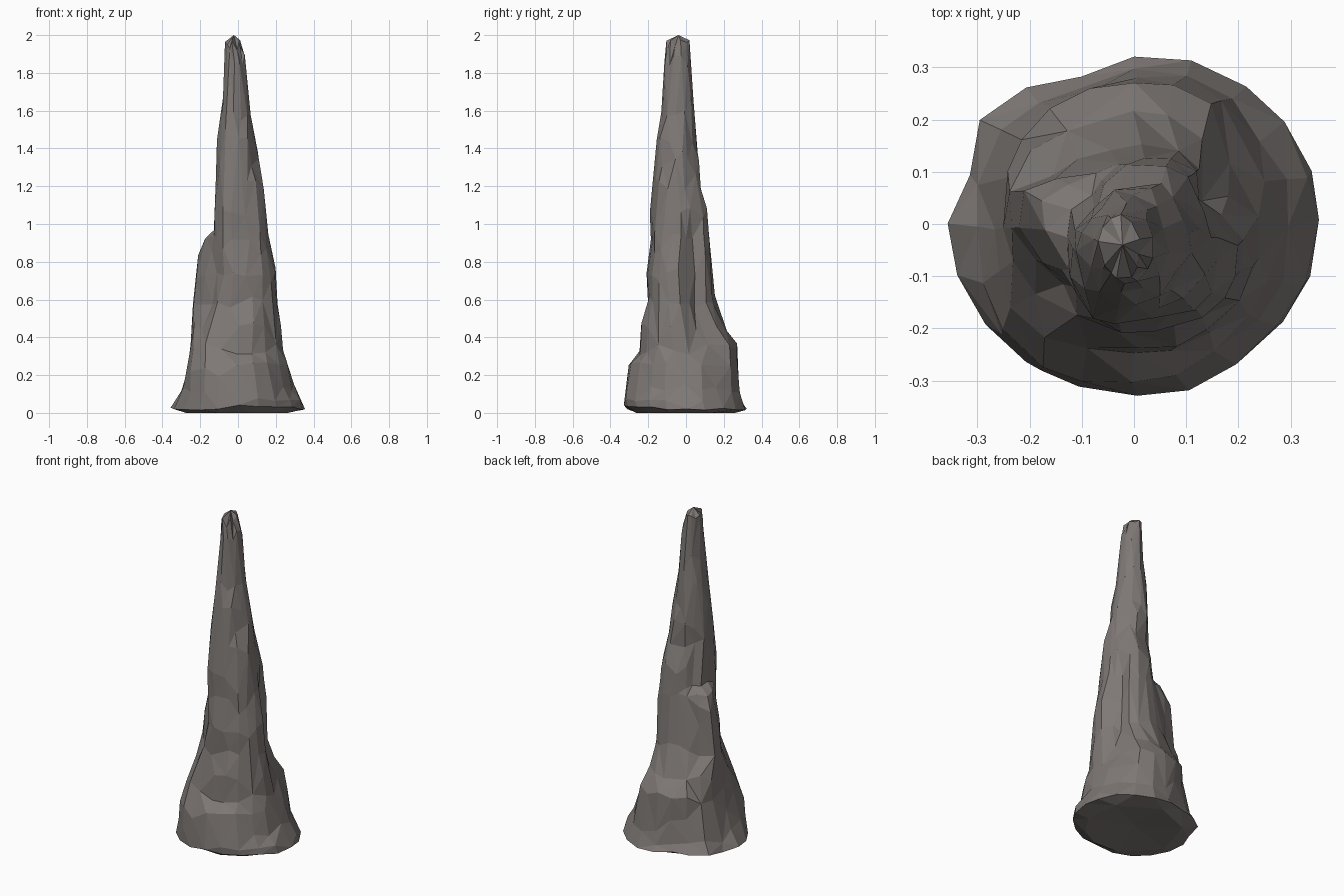
import bpy, bmesh, math, random
from mathutils import Vector, noise

if "Cube" in bpy.data.objects:
    bpy.data.objects.remove(bpy.data.objects["Cube"])

random.seed(4)
SIDES = 20

# Body extents by height: z, xmin, xmax, ymin, ymax (left lobe excluded)
PROFILE = [
    (0.00, -.27, .27, -.27, .26), (0.025, -.355, .355, -.325, .33),
    (0.06, -.34, .345, -.33, .31), (0.13, -.30, .305, -.32, .295),
    (0.24, -.275, .27, -.30, .28), (0.34, -.26, .245, -.25, .27),
    (0.46, -.235, .235, -.24, .215), (0.59, -.185, .215, -.21, .155),
    (0.72, -.155, .20, -.215, .14), (0.85, -.14, .185, -.195, .135),
    (0.92, -.13, .175, -.19, .13), (0.96, -.125, .17, -.19, .13),
    (1.06, -.125, .16, -.185, .12), (1.20, -.12, .14, -.17, .075),
    (1.32, -.115, .115, -.16, .065), (1.44, -.105, .09, -.15, .055),
    (1.56, -.095, .065, -.135, .045), (1.71, -.075, .055, -.125, .035),
    (1.87, -.065, .04, -.115, .025), (1.95, -.062, .018, -.105, .012),
]

# Flutes and ridges: angle, angular width, depth, low z, high z, softness
FLUTES = [
    (30, 17, -.32, .24, 1.1, .2), (138, 14, -.15, .4, 1.5, .2),
    (215, 14, -.10, .4, .9, .15), (230, 20, .16, .75, 1.75, .3),
    (225, 24, .13, .08, .46, .12), (60, 14, .06, .1, .45, .1),
    (112, 16, -.10, -.1, .3, .1), (136, 10, .05, -.1, .2, .1),
    (160, 10, -.06, -.1, .2, .1),
]


def angle_bump(a, centre, width):
    """Smooth bump around a compass angle in degrees."""
    d = (math.degrees(a) - centre + 180) % 360 - 180
    return math.exp(-(d / width) ** 2)


def height_bump(z, lo, hi, soft):
    return max(0.0, min(1.0, (z - lo) / soft, (hi - z) / soft))


def surface_point(a, row):
    z, x0, x1, y0, y1 = row
    cx, cy = (x0 + x1) / 2, (y0 + y1) / 2
    scale = 1.0
    for centre, width, depth, lo, hi, soft in FLUTES:
        scale += depth * angle_bump(a, centre, width) * height_bump(z, lo, hi, soft)
    x = cx + (x1 - x0) / 2 * math.cos(a) * scale
    y = cy + (y1 - y0) / 2 * math.sin(a) * scale
    # Broken side lobe leaning on the left
    lobe = angle_bump(a, 165, 30) * height_bump(z, .4, .955, .05)
    x -= (0.085 if z > .65 else 0.06 if z > .5 else 0.02) * lobe
    y += 0.04 * lobe
    # Rough stone
    n = noise.noise_vector(Vector((x * 9, y * 9, z * 5)))
    rough = 0.01 if z > 1.5 else 0.018 if z > .1 else 0.01
    x += n.x * rough
    y += n.y * rough
    dz = 0
    if z > .01:
        dz = random.uniform(-1, 1) * (.012 if z < .1 or .8 < z < 1 else .03)
    return x, y, z + dz


# Stalagmite: stacked rings bridged into one closed rock
bm = bmesh.new()
rings = []
for row in PROFILE:
    rings.append([bm.verts.new(surface_point(2 * math.pi * i / SIDES, row))
                  for i in range(SIDES)])
for low, high in zip(rings, rings[1:]):
    for i in range(SIDES):
        j = (i + 1) % SIDES
        bm.faces.new((low[i], low[j], high[j], high[i]))

# Blunt tip and gently hollow underside
tip = bm.verts.new((-.022, -.04, 2.0))
foot = bm.verts.new((0, 0, .02))
for i in range(SIDES):
    j = (i + 1) % SIDES
    bm.faces.new((rings[-1][i], rings[-1][j], tip))
    bm.faces.new((rings[0][j], rings[0][i], foot))
bmesh.ops.triangulate(bm, faces=bm.faces[:])
bmesh.ops.recalc_face_normals(bm, faces=bm.faces[:])

mesh = bpy.data.meshes.new("stalagmite")
bm.to_mesh(mesh)
bm.free()
rock = bpy.data.objects.new("stalagmite", mesh)
bpy.context.collection.objects.link(rock)

# Irregular flat facets
chip = rock.modifiers.new("facets", 'DECIMATE')
chip.ratio = 0.55

stone = bpy.data.materials.new("stone")
stone.diffuse_color = (0.21, 0.19, 0.18, 1)
stone.use_nodes = True
stone.node_tree.nodes["Principled BSDF"].inputs["Base Color"].default_value = stone.diffuse_color
mesh.materials.append(stone)
